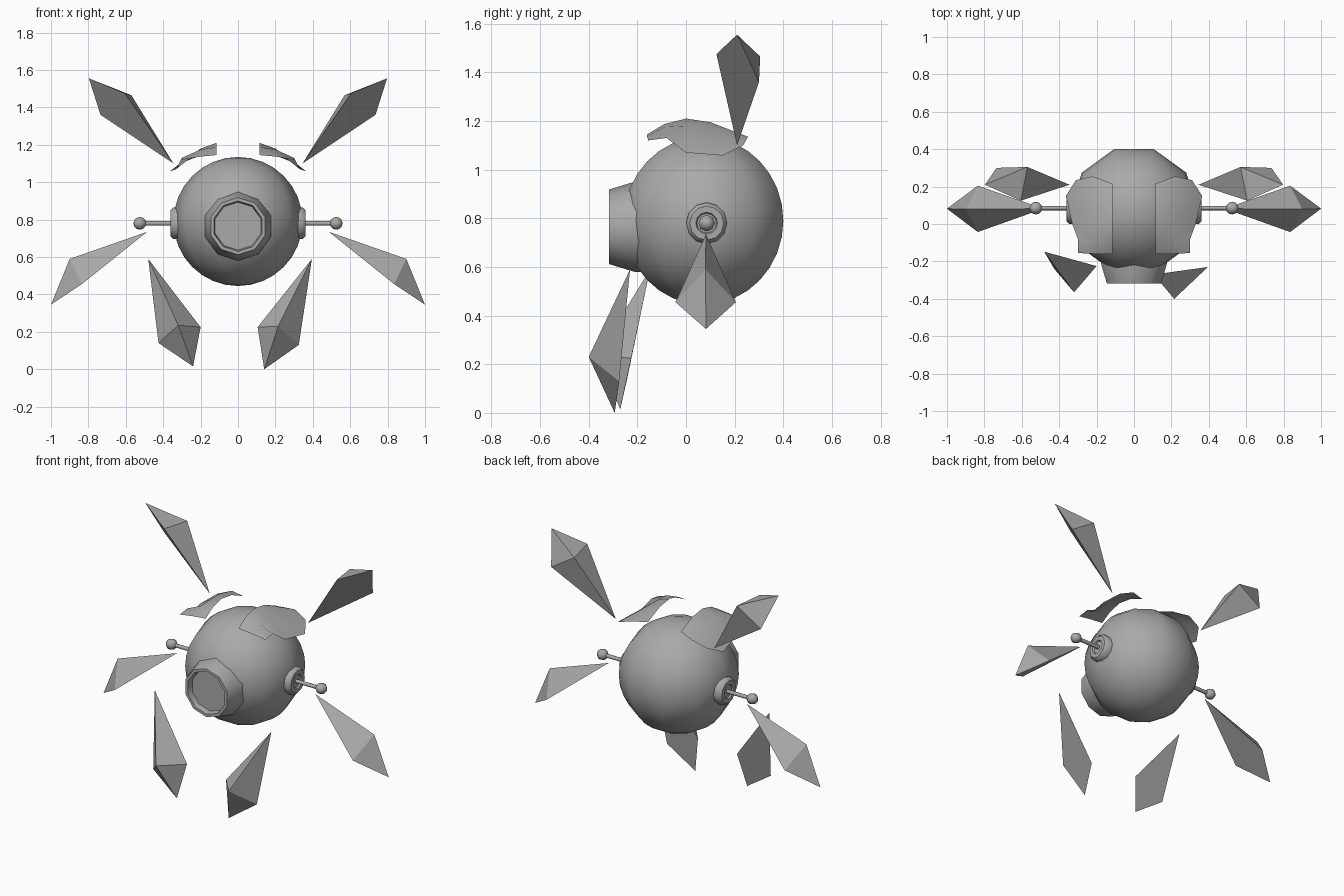
import bpy, bmesh
from math import sin, cos, pi, radians
from mathutils import Vector

old = bpy.data.objects.get("Cube")
if old:
    bpy.data.objects.remove(old, do_unlink=True)

grey = bpy.data.materials.new("plain_grey")
grey.use_nodes = True
grey.diffuse_color = (0.4, 0.4, 0.4, 1)
grey.node_tree.nodes["Principled BSDF"].inputs["Base Color"].default_value = (0.4, 0.4, 0.4, 1)


def finish(name, bm, smooth):
    """Turn a bmesh into a named grey object, smooth below the given angle."""
    bmesh.ops.remove_doubles(bm, verts=bm.verts, dist=0.0005)
    bmesh.ops.recalc_face_normals(bm, faces=bm.faces)
    mesh = bpy.data.meshes.new(name)
    bm.to_mesh(mesh)
    bm.free()
    mesh.materials.append(grey)
    obj = bpy.data.objects.new(name, mesh)
    bpy.context.collection.objects.link(obj)
    if smooth:
        bpy.ops.object.select_all(action='DESELECT')
        obj.select_set(True)
        bpy.context.view_layer.objects.active = obj
        bpy.ops.object.shade_smooth_by_angle(angle=radians(smooth))
    return obj


def skin(bm, rows, closed):
    """Bridge rows of points with quads."""
    rings = [[bm.verts.new(p) for p in row] for row in rows]
    n = len(rings[0])
    for a, b in zip(rings, rings[1:]):
        for i in range(n if closed else n - 1):
            j = (i + 1) % n
            bm.faces.new((a[i], a[j], b[j], b[i]))


def lathe(name, profile, sides, origin, axis, start, smooth=45):
    """Revolve (radius, height) pairs about an axis; first corner points to start."""
    origin, axis, u = Vector(origin), Vector(axis), Vector(start)
    v = axis.cross(u)
    turns = [2 * pi * i / sides for i in range(sides)]
    bm = bmesh.new()
    skin(bm, [[origin + axis * h + (u * cos(t) + v * sin(t)) * r for t in turns]
              for r, h in profile], True)
    return finish(name, bm, smooth)


def ball(radius, rings):
    return [(radius * sin(pi * i / rings), -radius * cos(pi * i / rings))
            for i in range(rings + 1)]


def blade(name, inner, side_a, outer, side_b, ridge):
    """Flat kite with a raised ridge point on one face."""
    bm = bmesh.new()
    rim = [bm.verts.new(p) for p in (inner, side_a, outer, side_b)]
    top = bm.verts.new(ridge)
    bm.faces.new(rim)
    for i in range(4):
        bm.faces.new((rim[i], rim[(i + 1) % 4], top))
    finish(name, bm, 0)


# Body
lathe("body", ball(0.345, 16), 10, (0, 0.072, 0.79), (0, 0, 1), (1, 0, 0), 60)

# Eye barrel with recessed lens
lathe("eye_barrel",
      [(0, 0), (0.185, 0), (0.185, 0.03), (0.153, 0.135), (0.135, 0.135), (0.128, 0.1), (0, 0.1)],
      10, (0, -0.182, 0.765), (0, -1, 0), (0, 0, 1))

# Mirrored side parts
for word, s in (("left", 1), ("right", -1)):
    def at(x, y, z):
        return (s * x, y, z)

    out = (s, 0, 0)
    hub = at(0.3, 0.085, 0.78)
    lathe(word + "_ear_disc",
          [(0, 0), (0.085, 0), (0.085, 0.045), (0.07, 0.06), (0.045, 0.06), (0.04, 0.05), (0, 0.05)],
          12, hub, out, (0, 0, 1))
    lathe(word + "_antenna_rod", [(0, 0), (0.012, 0), (0.012, 0.21), (0, 0.21)],
          8, hub, out, (0, 0, 1), 50)
    lathe(word + "_antenna_ball", ball(0.034, 6), 8, at(0.525, 0.085, 0.78), out, (0, 0, 1), 60)

    # Arched brow plate
    rows = [
        [at(0.115, -0.16, 1.145), at(0.2, -0.16, 1.137), at(0.3, -0.155, 1.12)],
        [at(0.115, -0.09, 1.187), at(0.2, -0.09, 1.175), at(0.3, -0.08, 1.13)],
        [at(0.115, 0, 1.21), at(0.2, 0, 1.18), at(0.33, 0, 1.07)],
        [at(0.115, 0.1, 1.195), at(0.22, 0.12, 1.165), at(0.365, 0.15, 1.058)],
        [at(0.115, 0.215, 1.145), at(0.22, 0.255, 1.135), at(0.31, 0.235, 1.1)],
    ]
    bm = bmesh.new()
    skin(bm, rows, False)
    finish(word + "_brow_plate", bm, 45)

    # Upper and middle floating blades
    blade(word + "_upper_blade", at(0.345, 0.21, 1.1), at(0.605, 0.125, 1.475),
          at(0.797, 0.21, 1.555), at(0.735, 0.3, 1.36), at(0.57, 0.305, 1.465))
    blade(word + "_middle_blade", at(0.485, 0.082, 0.735), at(0.835, -0.043, 0.455),
          at(1, 0.082, 0.345), at(0.835, 0.205, 0.455), at(0.9, 0.08, 0.59))

# Lower floating blades, posed differently on each side
blade("left_lower_blade", (0.395, -0.23, 0.59), (0.105, -0.27, 0.225),
      (0.14, -0.293, 0), (0.325, -0.275, 0.13), (0.215, -0.4, 0.23))
blade("right_lower_blade", (-0.48, -0.148, 0.59), (-0.2, -0.225, 0.225),
      (-0.24, -0.27, 0.015), (-0.425, -0.242, 0.14), (-0.32, -0.365, 0.235))
